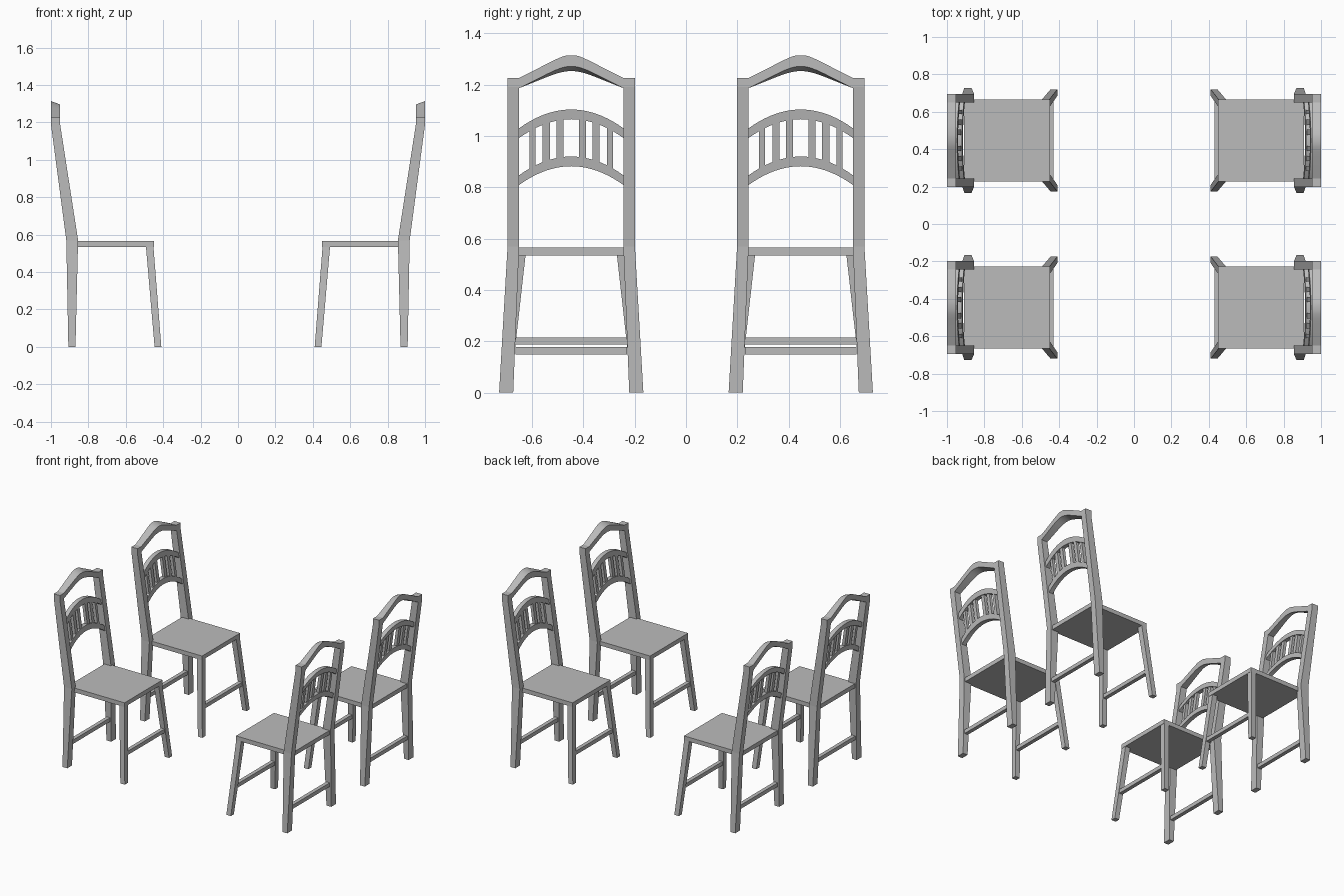
import bpy
import bmesh

cube = bpy.data.objects.get("Cube")
if cube:
    bpy.data.objects.remove(cube, do_unlink=True)

grey = bpy.data.materials.new("plain_grey")
grey.use_nodes = True
COLOUR = (0.5, 0.5, 0.5, 1)
grey.diffuse_color = COLOUR
grey.node_tree.nodes["Principled BSDF"].inputs["Base Color"].default_value = COLOUR

CY = 0.447      # middle of one chair across its width
INNER = 0.203   # half gap between the back posts
SIDES = {"left": 1, "right": -1}


def loft(name, rings, smooth=False):
    """Skin a row of four-cornered rings, cap it, and mirror it to all four chairs."""
    bm = bmesh.new()
    loops = [[bm.verts.new(p) for p in ring] for ring in rings]
    for a, b in zip(loops, loops[1:]):
        for i in range(4):
            j = (i + 1) % 4
            bm.faces.new((a[i], a[j], b[j], b[i]))
    bm.faces.new(loops[0])
    bm.faces.new(loops[-1])
    bmesh.ops.recalc_face_normals(bm, faces=bm.faces)
    mesh = bpy.data.meshes.new(name)
    bm.to_mesh(mesh)
    bm.free()
    mesh.materials.append(grey)
    obj = bpy.data.objects.new(name, mesh)
    bpy.context.collection.objects.link(obj)
    mirror = obj.modifiers.new("four_chairs", "MIRROR")
    mirror.use_axis = (True, True, False)
    mirror.use_mirror_merge = False
    if smooth:
        bpy.ops.object.select_all(action="DESELECT")
        obj.select_set(True)
        bpy.context.view_layer.objects.active = obj
        bpy.ops.object.shade_smooth_by_angle()
    return obj


def flat_ring(x0, x1, y0, y1, z):
    return [(x0, y0, z), (x1, y0, z), (x1, y1, z), (x0, y1, z)]


def cross_ring(y, x_low, x_high, low, high, half, tilt=0):
    """Ring across the chair width, following the lean of the back."""
    return [(x_low - half, y, low - tilt), (x_low + half, y, low),
            (x_high + half, y, high), (x_high - half, y, high - tilt)]


def back_x(z):
    """Middle of the leaning back posts at a height."""
    return 0.886 + (z - 0.57) * 0.143


# Seat
loft("seat", [flat_ring(0.45, 0.908, CY - 0.219, CY + 0.219, z) for z in (0.535, 0.566)])

# Back posts: splayed leg below, leaning post above, upright tip
POST = [(0, 0.869, 0.907, 0.226, 0.281), (0.57, 0.855, 0.918, INNER, 0.248),
        (1.19, 0.951, 1.0, INNER, 0.248), (1.226, 0.951, 1.0, INNER, 0.248)]
# Front legs: splayed forwards and outwards
LEG = [(0, 0.41, 0.446, 0.238, 0.273), (0.535, 0.452, 0.492, 0.178, 0.219)]
for side, s in SIDES.items():
    for part, sections in (("back_post", POST), ("front_leg", LEG)):
        loft(f"{part}_{side}", [flat_ring(x0, x1, CY + s * a, CY + s * b, z)
                                for z, x0, x1, a, b in sections])

# Stretchers between the legs
for name, x, z, reach in (("front_stretcher", 0.444, 0.201, 0.224),
                          ("back_stretcher", 0.887, 0.163, 0.218)):
    loft(name, [cross_ring(CY + s * reach, x, x, z - 0.014, z + 0.014, 0.014)
                for s in SIDES.values()])

# Crest rail: straight shoulders and a rounded peak
PEAK = [(INNER, 1.226, 1.186), (0.09, 1.283, 1.243), (0.06, 1.298, 1.257),
        (0.035, 1.309, 1.266), (0.015, 1.314, 1.27)]
crest = [(-y, t, b) for y, t, b in PEAK] + [(y, t, b) for y, t, b in reversed(PEAK)]
loft("crest_rail", [cross_ring(CY + y, 0.9755, 0.9755, b, t, 0.0245,
                               0.018 * (t - 1.226) / 0.088)
                    for y, t, b in crest], smooth=True)


# Arched rails
def arch_z(peak, y):
    return peak - 0.073 * (y / INNER) ** 2


SEGMENTS = 20
for name, peak in (("upper_arch", 1.103), ("lower_arch", 0.92)):
    rings = []
    for i in range(SEGMENTS + 1):
        y = INNER * (2 * i / SEGMENTS - 1)
        high = arch_z(peak, y)
        low = high - 0.038
        rings.append(cross_ring(CY + y, back_x(low), back_x(high), low, high, 0.016))
    loft(name, rings, smooth=True)

# Slats between the arches
for side, s in SIDES.items():
    for n, (y, half) in enumerate(((0.044, 0.014), (0.097, 0.014), (0.151, 0.011)), 1):
        low, high = arch_z(0.9, y), arch_z(1.083, y)
        loft(f"slat_{side}_{n}", [flat_ring(back_x(z) - 0.011, back_x(z) + 0.011,
                                            CY + s * y - half, CY + s * y + half, z)
                                  for z in (low, high)])
